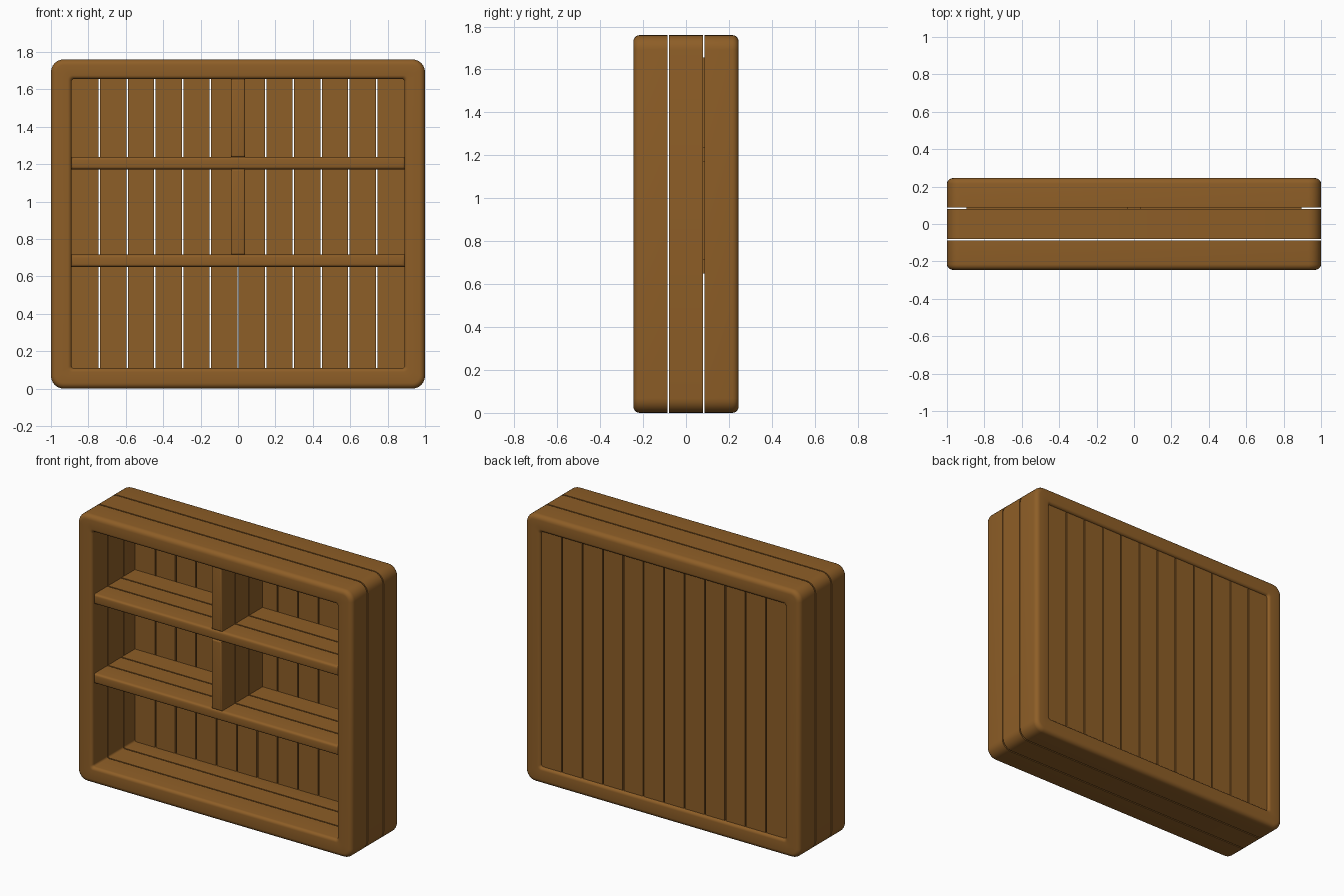
import bpy, bmesh, math

if "Cube" in bpy.data.objects:
    bpy.data.objects.remove(bpy.data.objects["Cube"])

W, H, D = 1.0, 0.88, 0.245       # half width, half height, half depth
IX, IZ, MID = 0.89, 0.773, 0.882  # inner opening half sizes and its centre
GAP = 0.008

wood = bpy.data.materials.new("wood")
wood.diffuse_color = (0.27, 0.112, 0.02, 1)
wood.use_nodes = True
wood.node_tree.nodes["Principled BSDF"].inputs["Base Color"].default_value = wood.diffuse_color


def finish(bm, name, smooth=False):
    bmesh.ops.recalc_face_normals(bm, faces=bm.faces)
    me = bpy.data.meshes.new(name)
    bm.to_mesh(me)
    bm.free()
    ob = bpy.data.objects.new(name, me)
    bpy.context.collection.objects.link(ob)
    me.materials.append(wood)
    if smooth:
        bpy.ops.object.select_all(action='DESELECT')
        ob.select_set(True)
        bpy.context.view_layer.objects.active = ob
        bpy.ops.object.shade_smooth_by_angle(angle=math.radians(35))
    return ob


def rounded_loop(bm, hx, hz, r, y, cz, n=6):
    pts = []
    for c, (sx, sz) in enumerate([(1, 1), (-1, 1), (-1, -1), (1, -1)]):
        for i in range(n + 1):
            a = math.pi / 2 * (c + i / n)
            pts.append(bm.verts.new((sx * (hx - r) + r * math.cos(a), y,
                                     cz + sz * (hz - r) + r * math.sin(a))))
    return pts


def frame_ring(name, y0, y1, round_end=0):
    """Rounded frame band; round_end -1 softens the front edge, +1 the back."""
    bm = bmesh.new()
    loops = []
    outer, inner, n = 0.03, 0.02, 5
    arc = [math.pi / 2 * i / n for i in range(n + 1)]
    flat, end = (y1, y0) if round_end < 0 else (y0, y1)
    s = round_end

    def out(d, y):
        loops.append(rounded_loop(bm, W - d, H - d, 0.068 - d, y, H))

    def inn(d, y):
        loops.append(rounded_loop(bm, IX + d, IZ + d, 0.014 + d / 2, y, MID))
    out(0, flat)
    if s:
        for a in arc:
            out(outer * (1 - math.cos(a)), end - s * outer * (1 - math.sin(a)))
        for a in reversed(arc):
            inn(inner * (1 - math.cos(a)), end - s * inner * (1 - math.sin(a)))
    else:
        out(0, end)
        inn(0, end)
    inn(0, flat)
    for a, b in zip(loops, loops[1:] + loops[:1]):
        for i in range(len(a)):
            j = (i + 1) % len(a)
            bm.faces.new((a[i], a[j], b[j], b[i]))
    finish(bm, name, True)


def board(name, x0, x1, y0, y1, z0, z1, front_bevel=0):
    bm = bmesh.new()
    bmesh.ops.create_cube(bm, size=1)
    for v in bm.verts:
        v.co = ((x0 + x1) / 2 + v.co.x * (x1 - x0),
                (y0 + y1) / 2 + v.co.y * (y1 - y0),
                (z0 + z1) / 2 + v.co.z * (z1 - z0))
    if front_bevel:
        edges = [e for e in bm.edges if all(abs(v.co.y - y0) < 1e-5 for v in e.verts)]
        bmesh.ops.bevel(bm, geom=edges, offset=front_bevel, segments=4,
                        profile=0.5, affect='EDGES')
    finish(bm, name, front_bevel > 0)


# Outer frame: three bands side by side in depth
g, cut = GAP / 2, 0.083
frame_ring("frame_front", -D, -cut - g, -1)
frame_ring("frame_middle", -cut + g, cut - g)
frame_ring("frame_back", cut + g, D, 1)

# Shelves and dividers, each of three planks in depth
Y0, Y1 = -0.225, 0.2
step = (Y1 - Y0) / 3


def planked(name, x0, x1, z0, z1, bevel):
    for k in range(3):
        ya = Y0 + k * step + (g if k else 0)
        yb = Y0 + (k + 1) * step - (g if k < 2 else 0)
        board(f"{name}_plank_{k + 1}", x0, x1, ya, yb, z0, z1, 0 if k else bevel)


planked("lower_shelf", -0.896, 0.896, 0.65, 0.717, 0.018)
planked("upper_shelf", -0.896, 0.896, 1.172, 1.239, 0.018)
planked("lower_divider", -0.038, 0.038, 0.716, 1.173, 0.01)
planked("upper_divider", -0.038, 0.038, 1.238, 1.656, 0.01)

# Back panel of twelve upright boards
bw = 2 * IX / 12
for i in range(12):
    x = -IX + i * bw
    board(f"back_board_{i + 1}", x + (g if i else -0.004), x + bw - (g if i < 11 else -0.004),
          0.2, 0.228, 0.107, 1.657)
